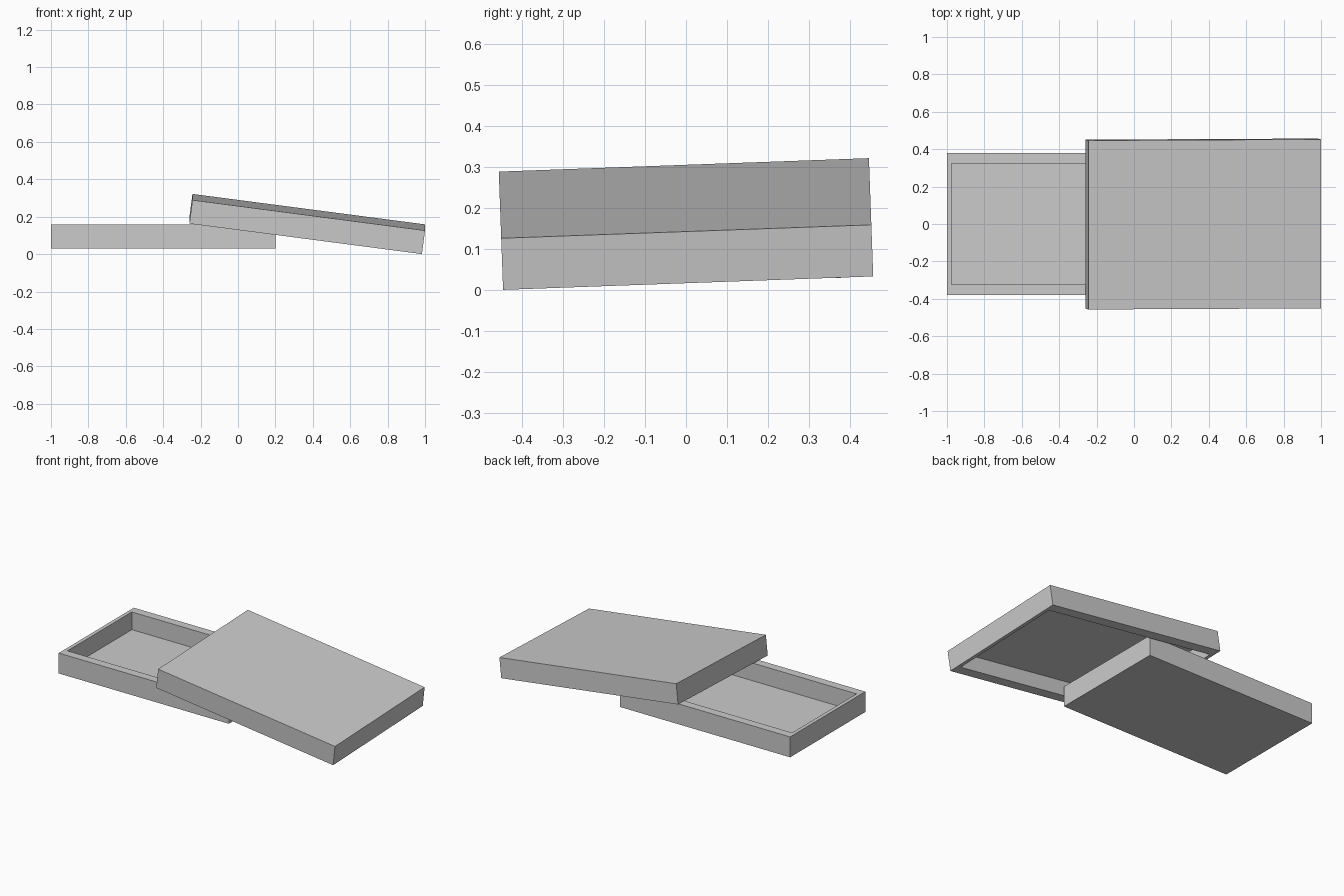
import bpy, bmesh
from math import radians
from mathutils import Matrix, Vector

if "Cube" in bpy.data.objects:
    bpy.data.objects.remove(bpy.data.objects["Cube"])


def open_box(name, size, wall_x, wall_y, depth, matrix):
    """Shallow box, open at its local top, with separate wall thicknesses."""
    bm = bmesh.new()
    bmesh.ops.create_cube(bm, size=1)
    bmesh.ops.scale(bm, vec=size, verts=bm.verts)
    top = max(bm.faces, key=lambda f: f.calc_center_median().z)
    # rim
    bmesh.ops.inset_individual(bm, faces=[top], thickness=wall_x)
    for v in top.verts:
        v.co.x = (size[0] / 2 - wall_x) * (1 if v.co.x > 0 else -1)
        v.co.y = (size[1] / 2 - wall_y) * (1 if v.co.y > 0 else -1)
    # recess
    res = bmesh.ops.extrude_discrete_faces(bm, faces=[top])
    floor = res["faces"][0]
    bmesh.ops.translate(bm, vec=(0, 0, -depth), verts=floor.verts)
    bmesh.ops.recalc_face_normals(bm, faces=bm.faces)
    mesh = bpy.data.meshes.new(name)
    bm.to_mesh(mesh)
    bm.free()
    obj = bpy.data.objects.new(name, mesh)
    bpy.context.collection.objects.link(obj)
    obj.matrix_world = matrix
    return obj


# tray lying flat, open upward
open_box("tray", (1.2, 0.757, 0.13), 0.024, 0.054, 0.113,
         Matrix.Translation(Vector((-0.4, 0.0, 0.094))))

# lid leaning on the tray, open downward
tilt = Matrix.Rotation(radians(2.08), 4, 'X') @ Matrix.Rotation(radians(7.46), 4, 'Y')
flip = Matrix.Rotation(radians(180), 4, 'X')
open_box("lid", (1.254, 0.904, 0.127), 0.025, 0.063, 0.096,
         Matrix.Translation(Vector((0.37, 0.0, 0.161))) @ tilt @ flip)
